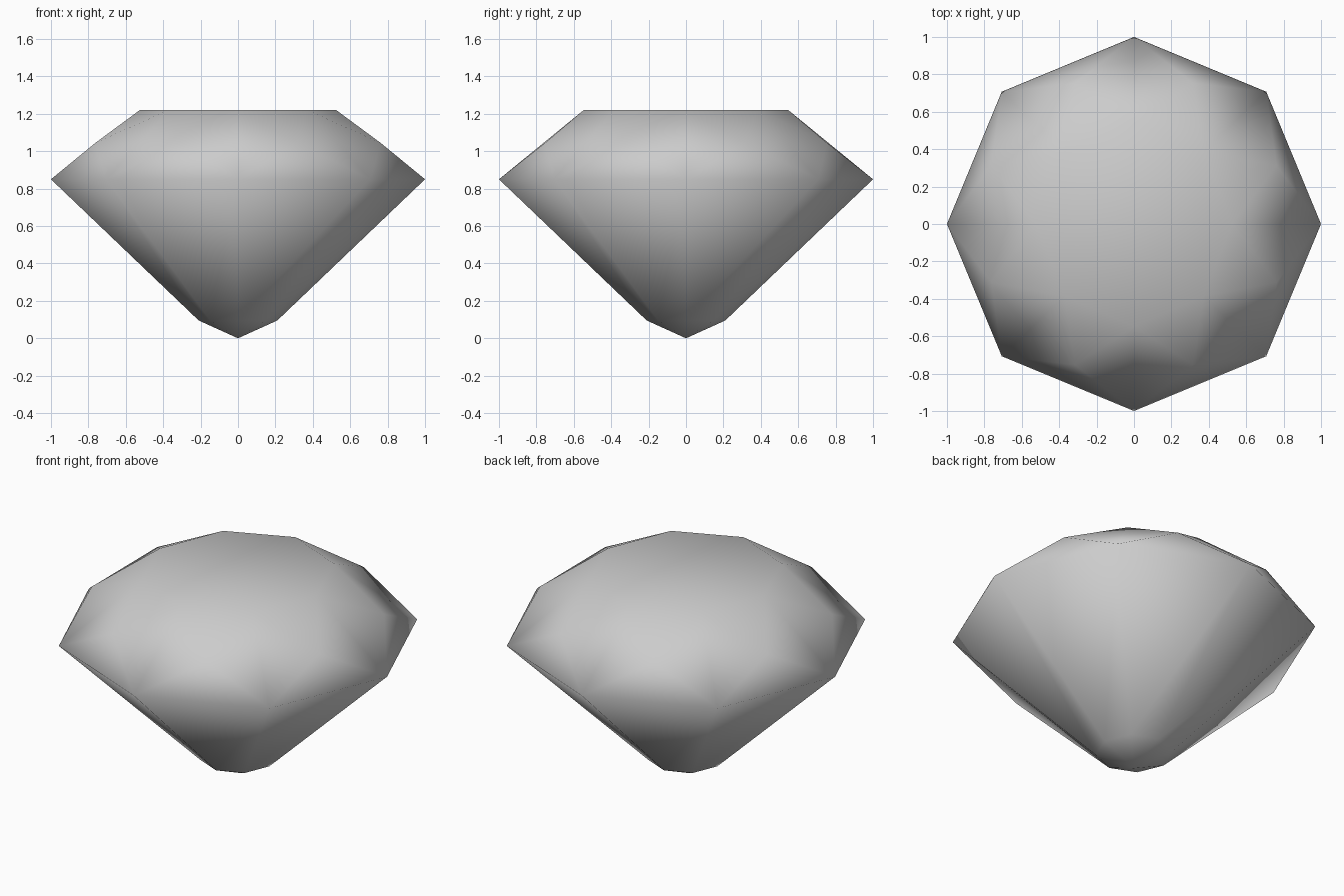
import bpy, bmesh
from math import sin, cos, pi

cube = bpy.data.objects.get("Cube")
if cube:
    bpy.data.objects.remove(cube, do_unlink=True)

SIDES = 8

stone = bpy.data.materials.new("pale grey stone")
stone.use_nodes = True
grey = (0.6, 0.6, 0.6, 1)
stone.diffuse_color = grey
stone.node_tree.nodes["Principled BSDF"].inputs["Base Color"].default_value = grey

bm = bmesh.new()


def ring(rx, ry, z, turn=0.0):
    """One octagonal ring of corners, turned by a fraction of a side."""
    angles = [2 * pi * (i + turn) / SIDES for i in range(SIDES)]
    return [bm.verts.new((rx * cos(a), ry * sin(a), z)) for a in angles]


# Corner rings from bottom to top
tip = bm.verts.new((0, 0, 0))
culet = ring(0.21, 0.21, 0.095)
girdle = ring(1, 1, 0.85)
crown = ring(0.825, 0.815, 1.045, 0.5)
table = ring(0.525, 0.547, 1.22)

for i in range(SIDES):
    j = (i + 1) % SIDES
    # Pavilion: tip facet and long facet
    bm.faces.new((tip, culet[j], culet[i]))
    bm.faces.new((culet[i], culet[j], girdle[j], girdle[i]))
    # Crown: girdle triangle, kite and star triangle
    bm.faces.new((girdle[i], girdle[j], crown[i]))
    bm.faces.new((girdle[j], crown[j], table[j], crown[i]))
    bm.faces.new((crown[i], table[j], table[i]))
# Flat table on top
bm.faces.new(table)

bmesh.ops.recalc_face_normals(bm, faces=bm.faces)
for face in bm.faces:
    face.smooth = True

mesh = bpy.data.meshes.new("cut_gem")
bm.to_mesh(mesh)
bm.free()
mesh.materials.append(stone)
gem = bpy.data.objects.new("cut_gem", mesh)
bpy.context.collection.objects.link(gem)
